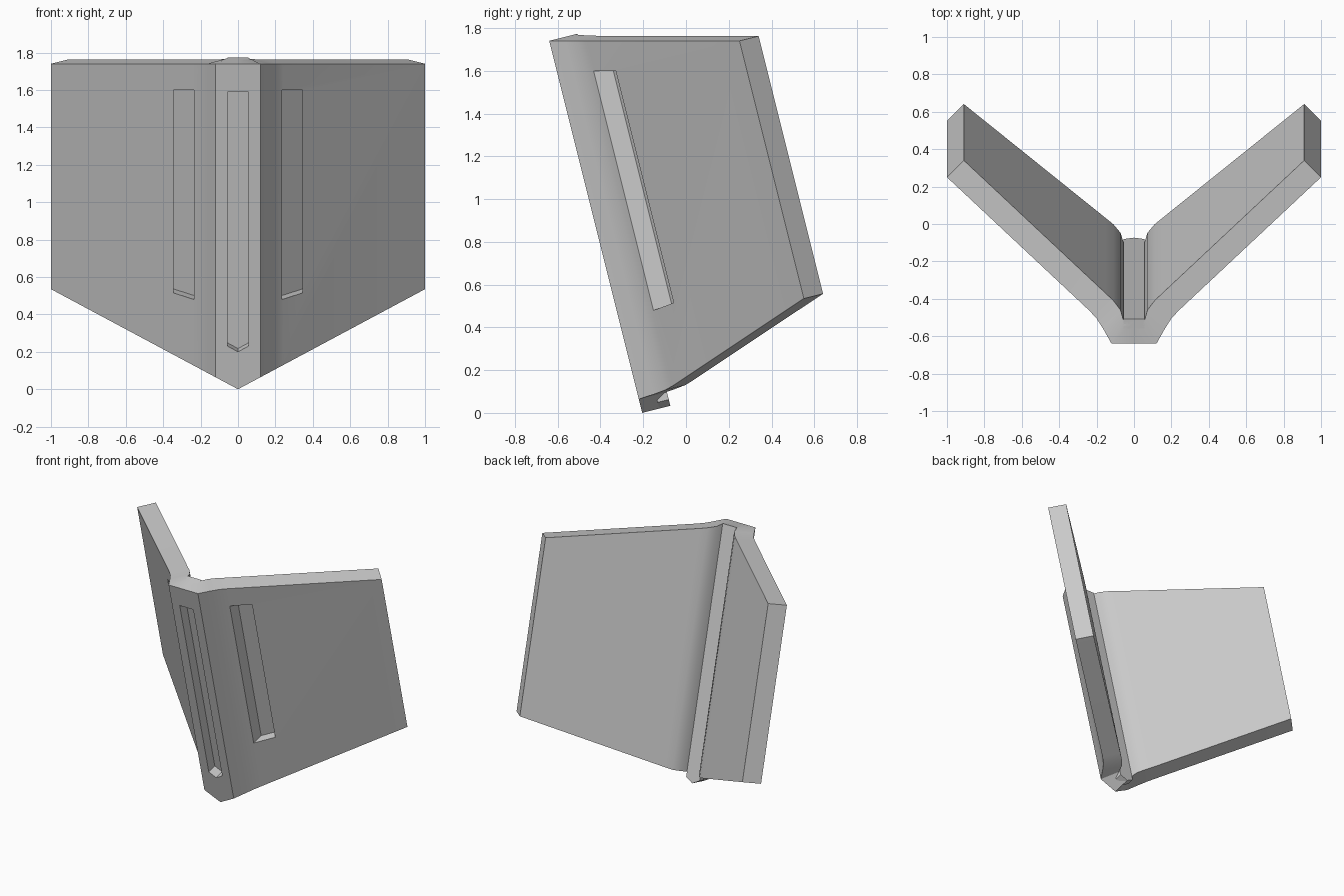
import bpy, bmesh, math

if "Cube" in bpy.data.objects:
    bpy.data.objects.remove(bpy.data.objects["Cube"])

LEAN = 0.25      # forward lean of the whole plate
TOP = 1.74       # height of the front top edge
SLOPE = 0.535    # rise of the pointed lower edge

grey = bpy.data.materials.new("plain_grey")
grey.use_nodes = True
grey.diffuse_color = (0.6, 0.6, 0.6, 1)
grey.node_tree.nodes["Principled BSDF"].inputs["Base Color"].default_value = (0.6, 0.6, 0.6, 1)


def leaned(x, y, z, depth=0.0):
    """Point on the leaning front surface, pushed back by depth."""
    return (x, y + LEAN * (TOP - z) + depth, z + LEAN * depth)


def make_object(name, bm):
    bmesh.ops.recalc_face_normals(bm, faces=bm.faces)
    mesh = bpy.data.meshes.new(name)
    bm.to_mesh(mesh)
    bm.free()
    mesh.materials.append(grey)
    obj = bpy.data.objects.new(name, mesh)
    bpy.context.collection.objects.link(obj)
    return obj


def prism(name, outline, front, back):
    """Solid between two depths behind an (x, surface y, z) outline."""
    bm = bmesh.new()
    near = [bm.verts.new(leaned(*p, front)) for p in outline]
    far = [bm.verts.new(leaned(*p, back)) for p in outline]
    bm.faces.new(near)
    bm.faces.new(far[::-1])
    for i in range(len(outline)):
        j = (i + 1) % len(outline)
        bm.faces.new((near[j], near[i], far[i], far[j]))
    return make_object(name, bm)


# Folded shield: front and back points of half the cross-section
half = [((0, -0.64), (0, -0.52)),
        ((0.12, -0.64), (0.055, -0.52)),
        ((0.165, -0.56), (0.072, -0.46)),
        ((0.20, -0.505), (0.11, -0.41)),
        ((0.24, -0.462), (0.15, -0.372)),
        ((1.0, 0.25), (0.91, 0.34))]
section = [((-o[0], o[1]), (-i[0], i[1])) for o, i in half[:0:-1]] + half

bm = bmesh.new()
rings = []
for (xo, yo), (xi, yi) in section:
    low = SLOPE * abs(xo)
    depth = yi - yo
    rings.append([bm.verts.new(p) for p in (
        leaned(xo, yo, low), leaned(xo, yo, TOP),
        leaned(xi, yo, TOP, depth), leaned(xi, yo, low, depth))])
for a, b in zip(rings, rings[1:]):
    for k in range(4):
        n = (k + 1) % 4
        bm.faces.new((a[k], a[n], b[n], b[k]))
bm.faces.new(rings[0])
bm.faces.new(rings[-1][::-1])
shield = make_object("folded_shield", bm)

# Recessed slots: one in the spine, one in each wing
centre = [(-0.055, -0.64, 0.23), (0, -0.64, 0.2), (0.055, -0.64, 0.23),
          (0.055, -0.64, 1.59), (-0.055, -0.64, 1.59)]
side = [(0.235, -0.465, 0.48), (0.345, -0.364, 0.515),
        (0.345, -0.364, 1.6), (0.235, -0.465, 1.6)]
mirrored = [(-x, y, z) for x, y, z in side]
cutters = [prism("spine_slot_cutter", centre, -0.1, 0.07),
           prism("left_slot_cutter", side, -0.1, 0.085),
           prism("right_slot_cutter", mirrored, -0.1, 0.085)]
bpy.context.view_layer.objects.active = shield
for cutter in cutters:
    mod = shield.modifiers.new("slot", 'BOOLEAN')
    mod.operation = 'DIFFERENCE'
    mod.solver = 'EXACT'
    mod.object = cutter
    bpy.ops.object.modifier_apply(modifier=mod.name)
    bpy.data.objects.remove(cutter)

# Flat rod filling the channel behind the spine
w = 0.055
rod = [(-w, -0.64, SLOPE * w), (0, -0.64, 0), (w, -0.64, SLOPE * w),
       (w, -0.64, TOP), (-w, -0.64, TOP)]
spine_rod = prism("spine_rod", rod, 0.08, 0.132)

# Soft shading over the folds, crisp edges elsewhere
for obj in (shield, spine_rod):
    bpy.ops.object.select_all(action='DESELECT')
    obj.select_set(True)
    bpy.context.view_layer.objects.active = obj
    bpy.ops.object.shade_smooth_by_angle(angle=math.radians(30))
